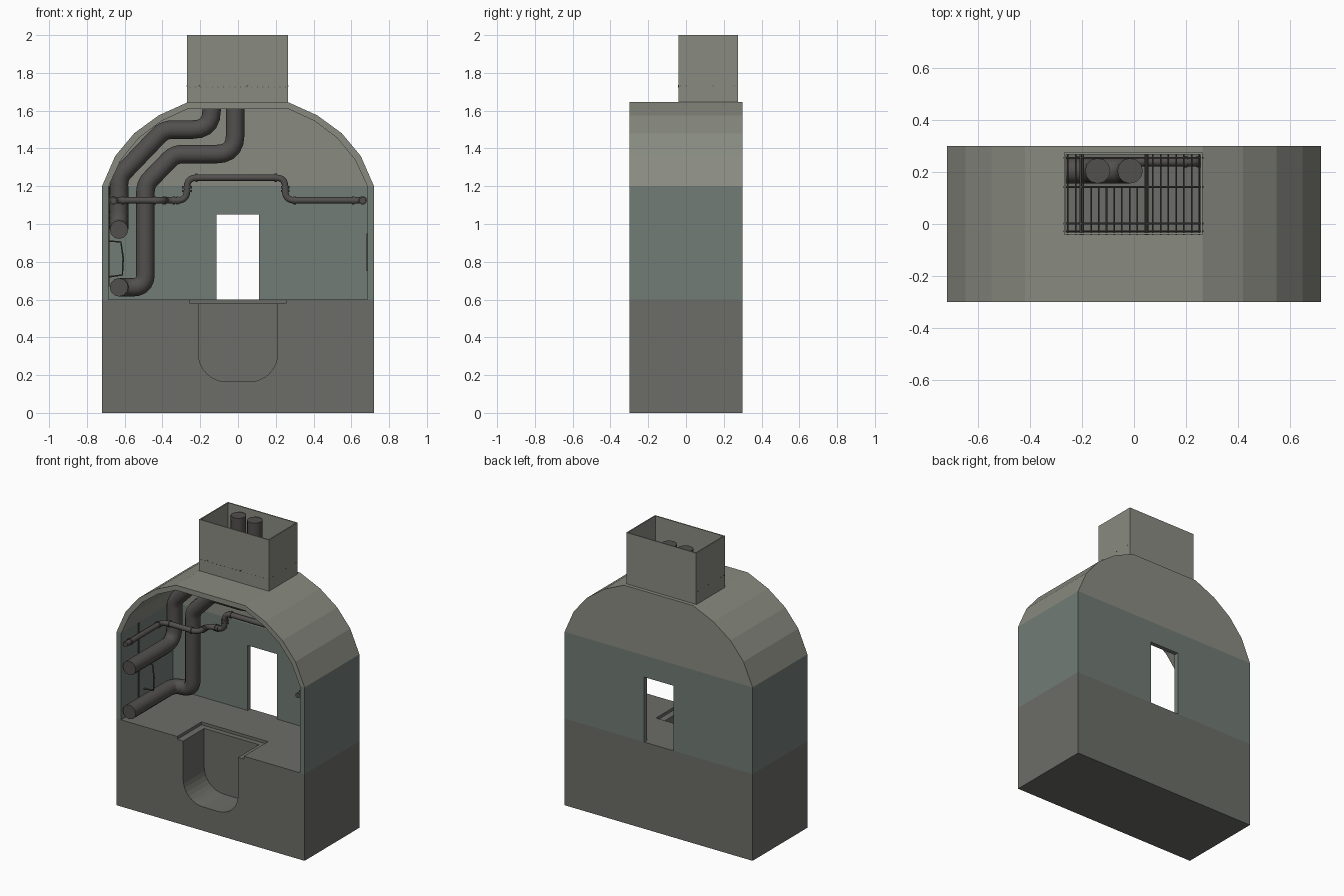
import bpy, bmesh, math
from mathutils import Vector

if "Cube" in bpy.data.objects:
    bpy.data.objects.remove(bpy.data.objects["Cube"])


def material(name, rgb):
    m = bpy.data.materials.new(name)
    m.diffuse_color = (*rgb, 1)
    m.use_nodes = True
    m.node_tree.nodes["Principled BSDF"].inputs["Base Color"].default_value = m.diffuse_color
    return m


STONE = material("base_grey", (0.15, 0.155, 0.135))
WALL = material("wall_teal", (0.165, 0.20, 0.18))
ROOF = material("roof_grey", (0.25, 0.26, 0.22))
METAL = material("dark_metal", (0.085, 0.08, 0.075))


def prism(name, pts, y0, y1, mat):
    """Extrude an x-z outline from y0 to y1."""
    bm = bmesh.new()
    face = bm.faces.new([bm.verts.new((x, y0, z)) for x, z in pts])
    ext = bmesh.ops.extrude_face_region(bm, geom=[face])
    moved = [g for g in ext["geom"] if isinstance(g, bmesh.types.BMVert)]
    bmesh.ops.translate(bm, verts=moved, vec=(0, y1 - y0, 0))
    bmesh.ops.recalc_face_normals(bm, faces=bm.faces)
    me = bpy.data.meshes.new(name)
    bm.to_mesh(me)
    bm.free()
    ob = bpy.data.objects.new(name, me)
    bpy.context.collection.objects.link(ob)
    me.materials.append(mat)
    return ob


def box(name, x0, x1, y0, y1, z0, z1, mat):
    return prism(name, [(x0, z0), (x1, z0), (x1, z1), (x0, z1)], y0, y1, mat)


def cut(ob, cutter):
    mod = ob.modifiers.new("cut", "BOOLEAN")
    mod.operation, mod.object, mod.solver = "DIFFERENCE", cutter, "EXACT"
    bpy.context.view_layer.objects.active = ob
    bpy.ops.object.modifier_apply(modifier=mod.name)
    bpy.data.objects.remove(cutter)


def fillet(pts, r, steps=5):
    """Round every inner corner of a path."""
    pts = [Vector(p) for p in pts]
    out = [pts[0]]
    for a, b, c in zip(pts, pts[1:], pts[2:]):
        u, v = (a - b).normalized(), (c - b).normalized()
        turn = math.pi - u.angle(v)
        d = min(r * math.tan(turn / 2), (a - b).length * .49, (c - b).length * .49)
        p, q = b + u * d, b + v * d
        for i in range(steps + 1):
            t = i / steps
            out.append(p * (1 - t) ** 2 + b * 2 * t * (1 - t) + q * t * t)
    return out + [pts[-1]]


def pipe(name, pts, radius, bend=0, res=4, mat=METAL):
    path = fillet(pts, bend) if bend else [Vector(p) for p in pts]
    cu = bpy.data.curves.new(name, "CURVE")
    cu.dimensions = "3D"
    cu.bevel_depth, cu.bevel_resolution, cu.use_fill_caps = radius, res, True
    sp = cu.splines.new("POLY")
    sp.points.add(len(path) - 1)
    for pt, co in zip(sp.points, path):
        pt.co = (*co, 1)
    ob = bpy.data.objects.new(name, cu)
    bpy.context.collection.objects.link(ob)
    cu.materials.append(mat)
    bpy.ops.object.select_all(action="DESELECT")
    ob.select_set(True)
    bpy.context.view_layer.objects.active = ob
    bpy.ops.object.convert(target="MESH")
    bpy.ops.object.shade_smooth_by_angle(angle=math.radians(40))
    return bpy.context.view_layer.objects.active


# Base block with a rounded channel and a shallow ledge around it
base = box("base_block", -.72, .72, -.3, .3, 0, .6, STONE)
R = .15
arc = [math.radians(90 * i / 8) for i in range(9)]
channel = [(.21, .7)] + [(.06 + R * math.cos(a), .165 + R - R * math.sin(a)) for a in arc]
channel += [(-x, z) for x, z in reversed(channel)]
cut(base, prism("channel_cutter", channel, -.4, -.07, STONE))
cut(base, box("ledge_cutter", -.255, .255, -.4, -.035, .58, .7, STONE))

# Side walls and faceted arch, mirrored left and right
outer = [(.72, 1.2), (.65, 1.36), (.55, 1.48), (.42, 1.575), (.265, 1.645)]
inner = [(.685, 1.2), (.62, 1.34), (.525, 1.455), (.405, 1.545), (.265, 1.61)]
for side, s in (("left", -1), ("right", 1)):
    x0, x1 = sorted((s * .685, s * .72))
    box(side + "_wall", x0, x1, -.3, .27, .6, 1.2, WALL)
    prism(side + "_arch", [(s * x, z) for x, z in outer + inner[::-1]], -.3, .27, ROOF)
box("roof_front", -.265, .265, -.3, -.032, 1.61, 1.645, ROOF)

# Back wall with doorway, and back gable
door_wall = [(-.72, .6), (-.115, .6), (-.115, 1.05), (.11, 1.05),
             (.11, .6), (.72, .6), (.72, 1.2), (-.72, 1.2)]
prism("back_wall", door_wall, .27, .3, WALL)
prism("back_gable", outer + [(-x, z) for x, z in outer[::-1]], .27, .3, ROOF)

# Open chimney
chimney = box("chimney", -.27, .265, -.04, .275, 1.63, 2, ROOF)
cut(chimney, box("chimney_cutter", -.262, .257, -.032, .267, 1.5, 2.1, ROOF))

# Grating inside the chimney
for i in range(18):
    x = -.255 + i * .0298
    end = .143 if -.19 < x < .04 else .27
    pipe(f"grate_bar_{i}", [(x, -.042, 1.725), (x, end, 1.725)], .003, res=1)
for i, (y, r) in enumerate([(-.028, .003), (.002, .004), (.143, .004), (.255, .003)]):
    pipe(f"grate_cross_bar_{i}", [(-.272, y, 1.731), (.267, y, 1.731)], r, res=1)
for i, x in enumerate((-.205, .05)):
    pipe(f"grate_beam_{i}", [(x, -.042, 1.731), (x, .27, 1.731)], .005, res=1)

# Two large ducts running from the front, up the wall and out of the chimney
Y = .205
pipe("upper_duct", [(-.63, -.29, .97), (-.63, Y, .97), (-.63, Y, 1.25), (-.39, Y, 1.5),
                    (-.14, Y, 1.5), (-.14, Y, 1.97)], .049, .1)
pipe("lower_duct", [(-.63, -.29, .665), (-.63, Y, .665), (-.49, Y, .665), (-.49, Y, 1.21),
                    (-.335, Y, 1.37), (-.015, Y, 1.37), (-.015, Y, 1.97)], .049, .1)

# Thin service pipe stepping over the doorway
YB = .24
rail = [(-.66, -.29, 1.125), (-.66, .12, 1.125), (-.39, .12, 1.125), (-.39, YB, 1.125),
        (-.27, YB, 1.125), (-.27, YB, 1.245), (.25, YB, 1.245), (.25, YB, 1.125),
        (.66, YB, 1.125), (.66, -.29, 1.125)]
pipe("service_pipe", rail, .018, .05, 3)

# Couplings on the service pipe next to each bend
n = 0
for a, b in zip(rail, rail[1:]):
    a, b = Vector(a), Vector(b)
    d = (b - a).normalized()
    for c in (a + d * .05, b - d * .05):
        pipe(f"coupling_{n}", [c - d * .006, c + d * .006], .023, res=3)
        n += 1

# Grab handle and thin strips on the side walls
pipe("grab_handle", [(-.688, -.05, .91), (-.62, -.05, .905), (-.608, -.05, .82),
                     (-.612, -.05, .73), (-.688, -.05, .72)], .005, res=1)
box("left_wall_strip", -.686, -.68, -.115, -.105, .67, 1.2, METAL)
box("right_wall_strip", .68, .686, -.06, -.05, .75, .95, METAL)
